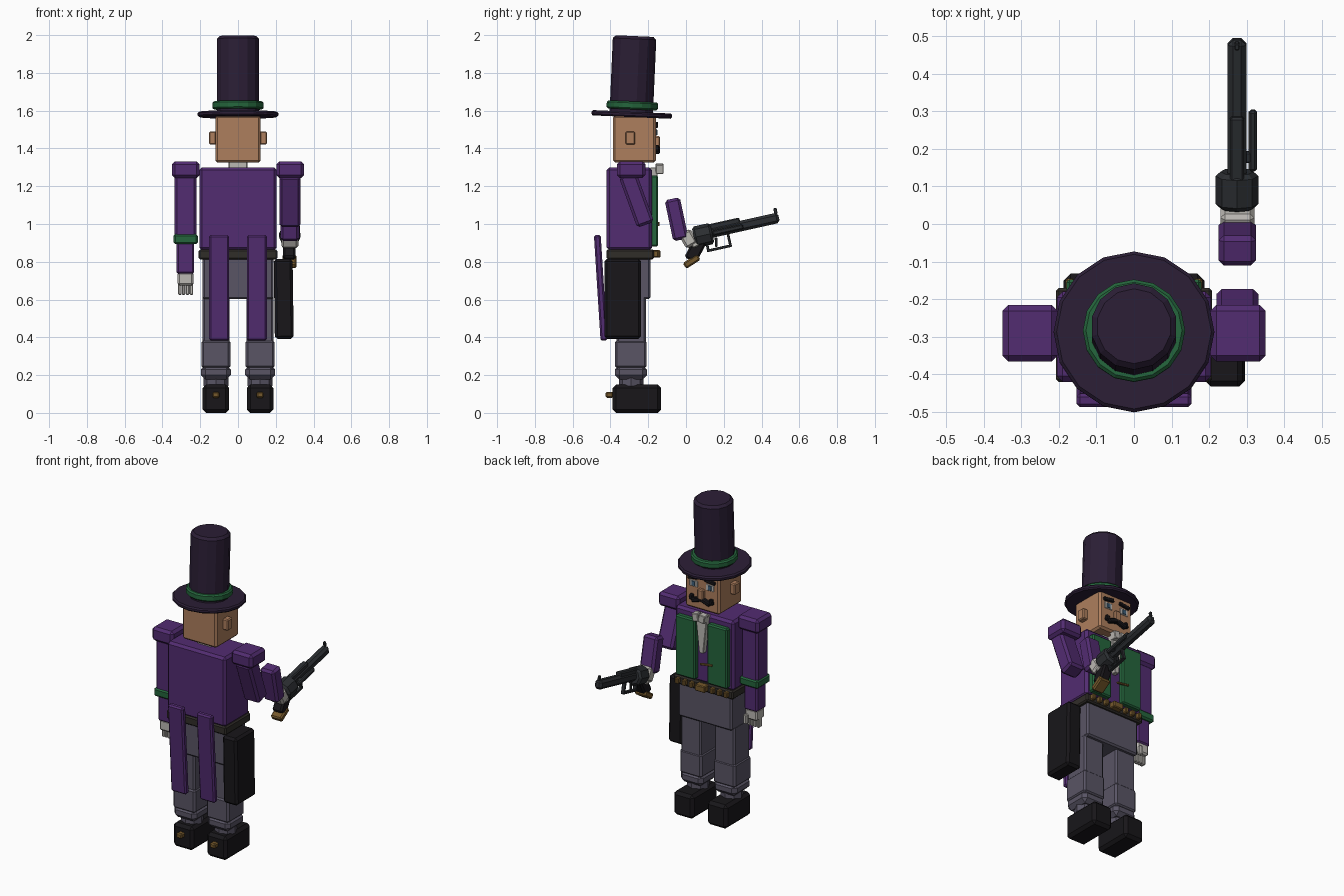
import bpy, bmesh
from math import radians, sin, cos
from mathutils import Matrix, Vector

if "Cube" in bpy.data.objects:
    bpy.data.objects.remove(bpy.data.objects["Cube"])

COL = dict(purple=(.085, .025, .165), green=(.018, .13, .045), grey=(.10, .09, .13), hat=(.024, .013, .036),
           black=(.009, .008, .01), skin=(.42, .21, .11), iron=(.024, .027, .031), gold=(.18, .10, .025),
           white=(.5, .48, .45), belt=(.03, .026, .022), eye=(.05, .12, .2))
MATS = {}
for k, c in COL.items():
    MATS[k] = bpy.data.materials.new(k)
    MATS[k].diffuse_color = (*c, 1)


def finish(name, bm, mat, c, rx=0, ry=0, bevel=0):
    if bevel:
        edges = [e for e in bm.edges if e.calc_face_angle(0) > .8]
        bmesh.ops.bevel(bm, geom=edges, offset=bevel, segments=1, affect='EDGES', profile=.5)
    m = Matrix.Translation(c) @ Matrix.Rotation(radians(rx), 4, 'X') @ Matrix.Rotation(radians(ry), 4, 'Y')
    bmesh.ops.transform(bm, matrix=m, verts=bm.verts)
    me = bpy.data.meshes.new(name)
    bm.to_mesh(me)
    bm.free()
    me.materials.append(MATS[mat])
    ob = bpy.data.objects.new(name, me)
    bpy.context.collection.objects.link(ob)
    return ob


def block(name, mat, c, size, rx=0, ry=0, bevel=.012, taper=1):
    """Bevelled box by centre and size; taper scales the bottom width."""
    bm = bmesh.new()
    bmesh.ops.create_cube(bm, size=1)
    for v in bm.verts:
        if v.co.z < 0:
            v.co.x *= taper
        v.co = Vector(a * b for a, b in zip(v.co, size))
    return finish(name, bm, mat, c, rx, ry, bevel)


def span(name, mat, x, y, z, bevel=.012, **kw):
    """Bevelled box by its extents."""
    c = [(a + b) / 2 for a, b in (x, y, z)]
    return block(name, mat, c, [abs(b - a) for a, b in (x, y, z)], bevel=bevel, **kw)


def drum(name, mat, c, r, h, n=16, rx=0, bevel=.008):
    bm = bmesh.new()
    bmesh.ops.create_cone(bm, cap_ends=True, segments=n, radius1=r, radius2=r, depth=h)
    return finish(name, bm, mat, c, rx, 0, bevel)


# Top hat, tilted slightly toward the face
drum('hat_brim', 'hat', (0, -.287, 1.58), .214, .028, 16, -2.5)
drum('hat_band', 'green', (0, -.284, 1.628), .136, .042, 16, -2.5)
drum('hat_crown', 'hat', (0, -.281, 1.785), .115, .42, 14, -2.5, .015)

# Head and face
span('head', 'skin', (-.12, .12), (-.387, -.16), (1.325, 1.575))
span('neck', 'white', (-.05, .05), (-.34, -.22), (1.28, 1.335), .005)
span('nose', 'skin', (-.02, .02), (-.17, -.138), (1.4, 1.465), .006)
for s in (-1, 1):
    span('ear', 'skin', (s * .115, s * .153), (-.32, -.27), (1.42, 1.49), .006)
    span('eye_white', 'white', (s * .03, s * .085), (-.17, -.156), (1.465, 1.505), .002)
    span('iris', 'eye', (s * .045, s * .07), (-.165, -.152), (1.47, 1.5), .002)
    block('eyebrow', 'black', (s * .058, -.157, 1.525), (.075, .02, .022), 0, s * 8, .004)
    block('moustache', 'black', (s * .032, -.153, 1.393), (.068, .03, .028), 0, s * 18, .006)
    block('moustache_tip', 'black', (s * .07, -.155, 1.4), (.024, .022, .036), 0, -s * 15, .005)

# Torso, waistcoat and shirt
span('coat_body', 'purple', (-.205, .205), (-.42, -.18), (.86, 1.3), .015)
for s in (-1, 1):
    span('waistcoat_panel', 'green', (s * .042, s * .18), (-.2, -.148), (.88, 1.258), .008)
    block('coat_tail', 'purple', (s * .1, -.452, .662), (.106, .036, .56), 3.6, 0, .009)
    block('cravat_wing', 'white', (s * .022, -.14, 1.292), (.042, .042, .05), 0, s * 10, .004)
block('shirt_front', 'white', (0, -.17, 1.18), (.08, .04, .24), bevel=.003, taper=.35)
block('watch_chain', 'gold', (-.04, -.147, 1.0), (.085, .012, .012), 0, 8, .002)

# Belt with cartridges and buckle
span('belt', 'belt', (-.208, .208), (-.42, -.17), (.812, .866), .008)
span('buckle', 'gold', (-.035, .035), (-.18, -.135), (.822, .862), .005)
for i in range(8):
    x = -.17 + i * .34 / 7
    if abs(x) > .03:
        block('cartridge', 'gold', (x, -.16, .842), (.024, .03, .036), bevel=.005)

# Hips, legs and boots
span('hips', 'grey', (-.187, .187), (-.39, -.188), (.602, .822), .01)
for s in (-1, 1):
    x = s * .117
    block('trouser_leg', 'grey', (x, -.29, .49), (.142, .155, .26), bevel=.01)
    block('lower_leg', 'grey', (x, -.292, .31), (.154, .168, .15), bevel=.012)
    block('trouser_cuff', 'grey', (x, -.292, .215), (.158, .17, .078), bevel=.024)
    drum('ankle', 'grey', (x, -.29, .165), .066, .06, 8)
    span('boot', 'black', (s * .047, s * .187), (-.388, -.132), (0, .15), .018)
    block('spur', 'gold', (x, -.405, .095), (.038, .04, .032), bevel=.007)

# Holster on the right hip
span('holster', 'black', (.192, .292), (-.432, -.238), (.392, .815), .014, ry=-.8)

# Hanging left arm
for s in (-1, 1):
    span('shoulder', 'purple', (s * .203, s * .35), (-.366, -.215), (1.243, 1.332), .016)
span('left_upper_arm', 'purple', (-.335, -.22), (-.348, -.232), (.93, 1.26))
span('arm_band', 'green', (-.342, -.213), (-.356, -.224), (.893, .946), .01)
span('left_forearm', 'purple', (-.325, -.232), (-.338, -.242), (.735, .91), .01)
span('left_palm', 'white', (-.32, -.235), (-.332, -.248), (.675, .745), .01)
for i in range(4):
    block('finger', 'white', (-.308 + i * .0205, -.29, .66), (.018, .034, .07), bevel=.004)
block('left_thumb', 'white', (-.25, -.24, .68), (.024, .024, .06), bevel=.005)

# Raised right arm
block('right_upper_arm', 'purple', (.275, -.262, 1.13), (.112, .095, .285), 20, 0, .014)
block('right_forearm', 'purple', (.275, -.05, 1.025), (.1, .082, .222), 12, 0, .014)
block('right_glove', 'white', (.275, .012, .922), (.09, .07, .085), 30, 0, .012)
for i in range(3):
    block('grip_finger', 'white', (.245 + i * .028, .045, .9), (.024, .035, .045), 25, 0, .005)

# Revolver, built along a tilted axis: u along the barrel, v upward
TILT = 12.5
ca, sa = cos(radians(TILT)), sin(radians(TILT))


def at(u, v, x=.274):
    return (x, .06 + u * ca - v * sa, .938 + u * sa + v * ca)


block('gun_barrel', 'iron', at(.22, 0), (.05, .445, .056), TILT, 0, .014)
block('gun_top_strap', 'iron', at(.12, .03), (.038, .235, .032), TILT, 0, .006)
drum('gun_cylinder', 'iron', at(.03, -.005), .057, .1, 8, 90 + TILT, .012)
block('ejector_rod', 'iron', at(.165, -.005, .316), (.022, .165, .026), TILT, 0, .006)
block('rod_bracket', 'iron', at(.12, -.005, .3), (.03, .03, .022), TILT, 0, .004)
block('front_sight', 'iron', at(.432, .038), (.014, .018, .032), TILT, 0, .003)
block('guard_bottom', 'iron', at(.1, -.09), (.024, .135, .014), TILT, 0, .003)
for u, h in ((.04, .07), (.16, .075)):
    block('guard_post', 'iron', at(u, -.057), (.024, .014, h), TILT, 0, .003)
block('trigger', 'iron', at(.09, -.055), (.012, .014, .05), TILT - 10, 0, .003)
block('gun_grip', 'black', (.272, .05, .862), (.066, .07, .12), -28, 0, .01)
block('grip_butt', 'gold', (.272, .03, .802), (.075, .09, .036), 33, 0, .008)

for m in bpy.data.materials:
    if m.users and not m.is_grease_pencil:
        m.use_nodes = True
        m.node_tree.nodes["Principled BSDF"].inputs["Base Color"].default_value = m.diffuse_color
